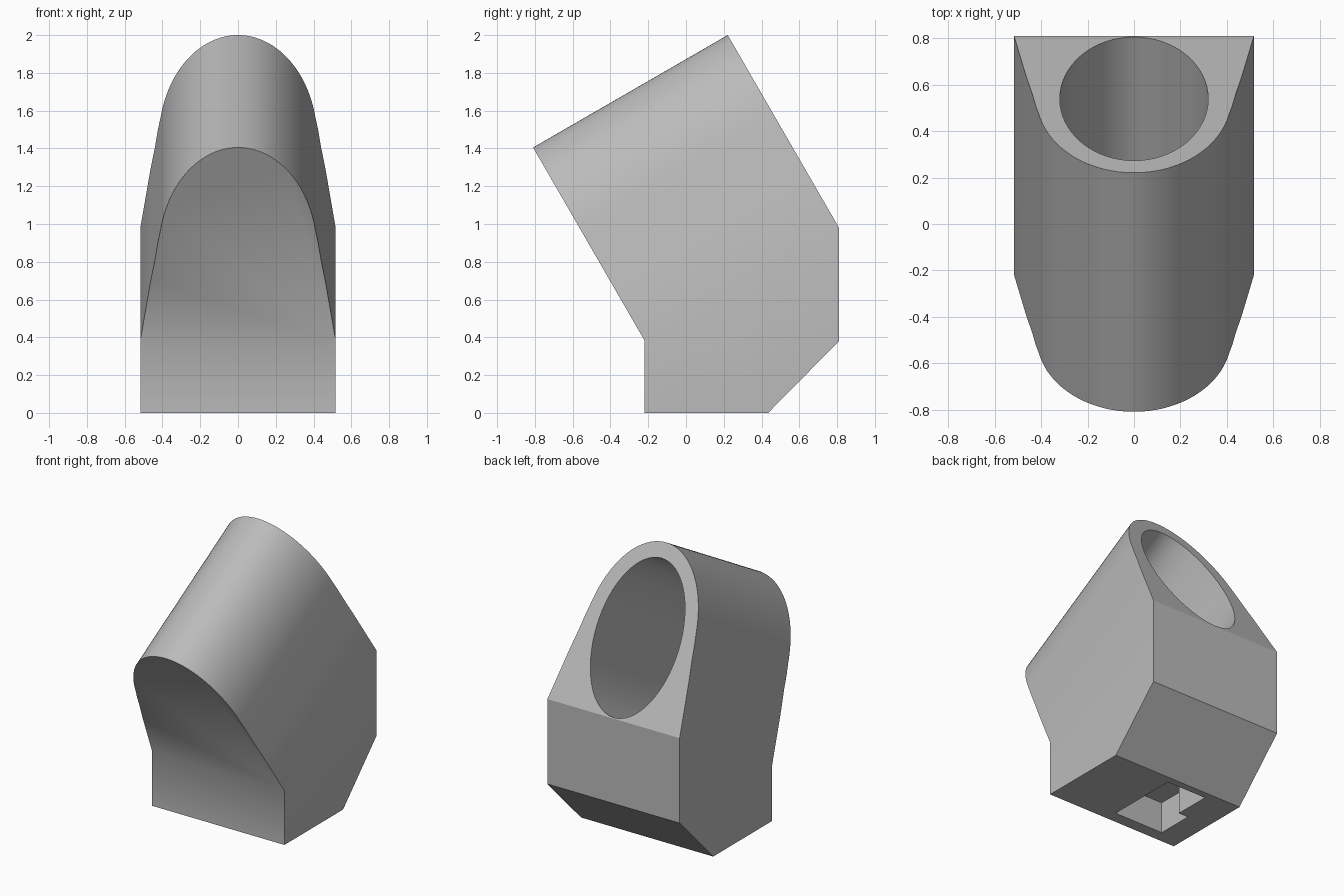
import bpy, bmesh, math
from mathutils import Vector

if "Cube" in bpy.data.objects:
    bpy.data.objects.remove(bpy.data.objects["Cube"])

HALF_W = 0.517      # half width of the base block
DEPTH = 1.19        # length of the tilted barrel
C30, S30 = math.cos(math.radians(30)), 0.5


def tilted(x, u, w):
    """x across, u up the tilted rear face, w along the barrel towards the front."""
    return Vector((x, 0.81 - S30 * u - C30 * w, 0.98 + C30 * u - S30 * w))


def make_object(name, bm):
    bmesh.ops.recalc_face_normals(bm, faces=bm.faces)
    mesh = bpy.data.meshes.new(name)
    bm.to_mesh(mesh)
    bm.free()
    obj = bpy.data.objects.new(name, mesh)
    bpy.context.collection.objects.link(obj)
    return obj


def prism(name, ring_a, ring_b):
    bm = bmesh.new()
    a = [bm.verts.new(p) for p in ring_a]
    b = [bm.verts.new(p) for p in ring_b]
    bm.faces.new(a)
    bm.faces.new(b)
    for i in range(len(a)):
        j = (i + 1) % len(a)
        bm.faces.new((a[i], a[j], b[j], b[i]))
    return make_object(name, bm)


# Arch section: flared foot running into a tall half ellipse
flare = [(HALF_W, 0), (0.463, 0.36), (0.44, 0.49), (0.424, 0.60)]
N = 48
T0 = 0.22
arch = [(0.42 * math.cos(t), 0.535 + 0.643 * math.sin(t))
        for t in (T0 + (math.pi - 2 * T0) * i / N for i in range(N + 1))]
section = flare + arch + [(-x, u) for x, u in reversed(flare)]

# Body: tilted barrel and chamfered base as one closed skin
bm = bmesh.new()
rear = [bm.verts.new(tilted(x, u, 0)) for x, u in section]
front = [bm.verts.new(tilted(x, u, DEPTH)) for x, u in section]
bm.faces.new(rear)
bm.faces.new(front)
for i in range(len(section) - 1):
    bm.faces.new((rear[i], rear[i + 1], front[i + 1], front[i]))
base = [(-0.22, 0), (0.435, 0), (0.81, 0.38)]
right = [front[0]] + [bm.verts.new((HALF_W, y, z)) for y, z in base] + [rear[0]]
left = [front[-1]] + [bm.verts.new((-HALF_W, y, z)) for y, z in base] + [rear[-1]]
bm.faces.new(right)
bm.faces.new(left)
for i in range(4):
    bm.faces.new((right[i], right[i + 1], left[i + 1], left[i]))
body = make_object("angled_holder", bm)

# Blind oval bore
oval = [(0.32 * math.cos(2 * math.pi * i / 64), 0.54 + 0.533 * math.sin(2 * math.pi * i / 64))
        for i in range(64)]
bore = prism("bore_cutter", [tilted(x, u, -0.2) for x, u in oval],
             [tilted(x, u, 1.1) for x, u in oval])

# Stepped mounting slot in the underside
outline = [(0.04, -0.135), (-0.345, -0.135), (-0.345, 0.125), (-0.27, 0.125),
           (-0.27, 0.385), (0.04, 0.385)]
slot = prism("slot_cutter", [(x, y, -0.1) for x, y in outline],
             [(x, y, 0.22) for x, y in outline])

bpy.context.view_layer.objects.active = body
for cutter in (bore, slot):
    cutter.hide_render = True
    mod = body.modifiers.new(cutter.name, 'BOOLEAN')
    mod.operation = 'DIFFERENCE'
    mod.solver = 'EXACT'
    mod.object = cutter
    bpy.ops.object.modifier_apply(modifier=mod.name)
    bpy.data.objects.remove(cutter)

# One plain grey
grey = bpy.data.materials.new("plain_grey")
grey.diffuse_color = (0.5, 0.5, 0.5, 1)
grey.use_nodes = True
grey.node_tree.nodes["Principled BSDF"].inputs["Base Color"].default_value = grey.diffuse_color
body.data.materials.clear()
body.data.materials.append(grey)
for p in body.data.polygons:
    p.material_index = 0

# Smooth curves, crisp edges; the front bend stays soft
bpy.ops.object.select_all(action='DESELECT')
body.select_set(True)
bpy.ops.object.shade_smooth_by_angle(angle=math.radians(29))
for e in body.data.edges:
    ends = [body.data.vertices[i].co for i in e.vertices]
    if all(abs(v.y + 0.22) < 0.01 and abs(v.z - 0.385) < 0.01 for v in ends):
        e.use_edge_sharp = False
